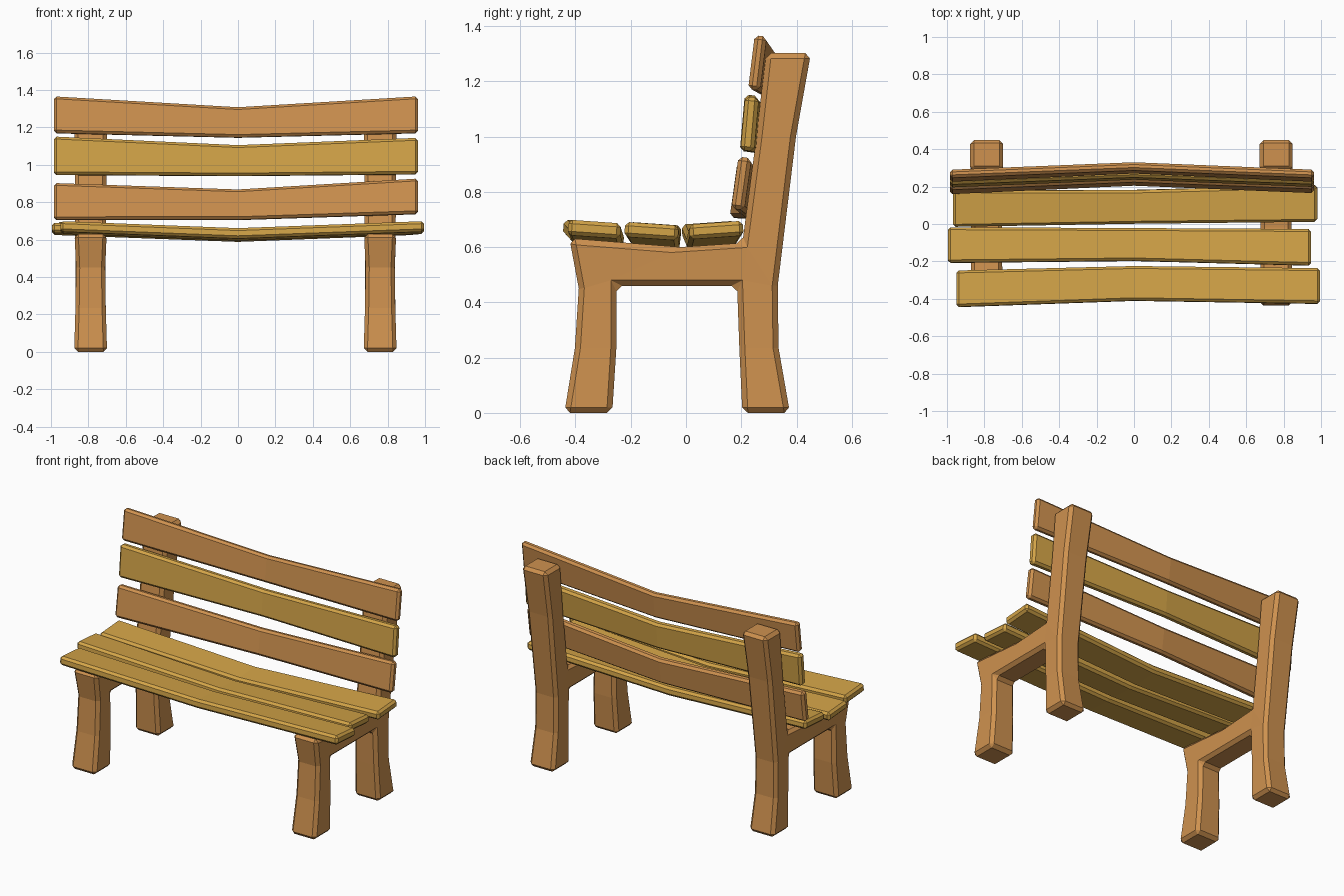
import bpy, bmesh, math
from mathutils import Vector

if "Cube" in bpy.data.objects:
    bpy.data.objects.remove(bpy.data.objects["Cube"])


def material(name, rgb):
    m = bpy.data.materials.new(name)
    m.diffuse_color = (*rgb, 1)
    m.use_nodes = True
    m.node_tree.nodes["Principled BSDF"].inputs["Base Color"].default_value = m.diffuse_color
    return m


ORANGE = material("orange wood", (0.62, 0.285, 0.078))
YELLOW = material("yellow wood", (0.65, 0.37, 0.064))


def finish(name, bm, mat, bevel):
    """Turn a bmesh into a chamfered, flat shaded object."""
    bmesh.ops.recalc_face_normals(bm, faces=bm.faces)
    me = bpy.data.meshes.new(name)
    bm.to_mesh(me)
    bm.free()
    me.materials.append(mat)
    ob = bpy.data.objects.new(name, me)
    bpy.context.collection.objects.link(ob)
    mod = ob.modifiers.new("chamfer", 'BEVEL')
    mod.width = bevel
    mod.segments = 1
    mod.limit_method = 'ANGLE'
    mod.angle_limit = math.radians(35)
    return ob


# Side frame outline: y, z, half thickness
OUTLINE = [
    (-.44, 0, .088), (-.267, 0, .088), (-.252, .235, .081), (-.252, .46, .078),
    (.185, .46, .078), (.193, .235, .081), (.204, 0, .088), (.376, 0, .088),
    (.335, .235, .081), (.332, .46, .080), (.398, 1.0, .085), (.452, 1.302, .088),
    (.289, 1.302, .088), (.255, 1.0, .085), (.204, .615, .083), (-.02, .60, .083),
    (-.422, .632, .086), (-.388, .45, .078), (-.402, .235, .081)]
PATCHES = [(0, 1, 2, 18), (18, 2, 3, 17), (17, 3, 15, 16), (3, 4, 14, 15),
           (4, 9, 14), (14, 9, 10, 13), (13, 10, 11, 12), (4, 5, 8, 9), (5, 6, 7, 8)]


def side_frame(name, x):
    bm = bmesh.new()
    caps = [[bm.verts.new((x + s * w, y, z)) for y, z, w in OUTLINE] for s in (-1, 1)]
    for cap in caps:
        for p in PATCHES:
            bm.faces.new([cap[i] for i in p])
    n = len(OUTLINE)
    for i in range(n):
        j = (i + 1) % n
        bm.faces.new((caps[0][i], caps[0][j], caps[1][j], caps[1][i]))
    finish(name, bm, ORANGE, 0.02)


side_frame("left_side_frame", -0.788)
side_frame("right_side_frame", 0.76)


def slat(name, mat, stations, thick, tilt):
    """Bent plank through stations (x, y, z, width); tilt is the width direction."""
    u = Vector((0, math.cos(tilt), math.sin(tilt)))
    v = Vector((0, -math.sin(tilt), math.cos(tilt)))
    bm = bmesh.new()
    rings = []
    for x, y, z, w in stations:
        c = Vector((x, y, z))
        rings.append([bm.verts.new(c + u * a * w / 2 + v * b * thick / 2)
                      for a, b in ((-1, -1), (1, -1), (1, 1), (-1, 1))])
    for r, s in zip(rings, rings[1:]):
        for i in range(4):
            j = (i + 1) % 4
            bm.faces.new((r[i], r[j], s[j], s[i]))
    bm.faces.new(rings[0])
    bm.faces.new(rings[-1])
    finish(name, bm, mat, 0.014)


# Seat slats
slat("front_seat_slat", YELLOW,
     [(-.95, -.347, .665, .195), (0, -.318, .628, .185), (.995, -.332, .665, .19)], .056, -.07)
slat("middle_seat_slat", YELLOW,
     [(-.995, -.113, .658, .19), (0, -.11, .620, .175), (.947, -.125, .658, .195)], .054, -.07)
slat("rear_seat_slat", YELLOW,
     [(-.968, .083, .662, .195), (0, .092, .622, .18), (.98, .11, .662, .195)], .054, .07)

# Backrest slats
slat("lower_back_slat", ORANGE,
     [(-.984, .195, .803, .198), (0, .238, .786, .163), (.962, .200, .831, .19)], .048, math.radians(82))
slat("middle_back_slat", YELLOW,
     [(-.984, .228, 1.048, .205), (0, .268, 1.022, .165), (.962, .230, 1.046, .195)], .05, math.radians(85))
slat("upper_back_slat", ORANGE,
     [(-.984, .258, 1.267, .197), (0, .300, 1.226, .163), (.962, .258, 1.267, .197)], .044, math.radians(83))
